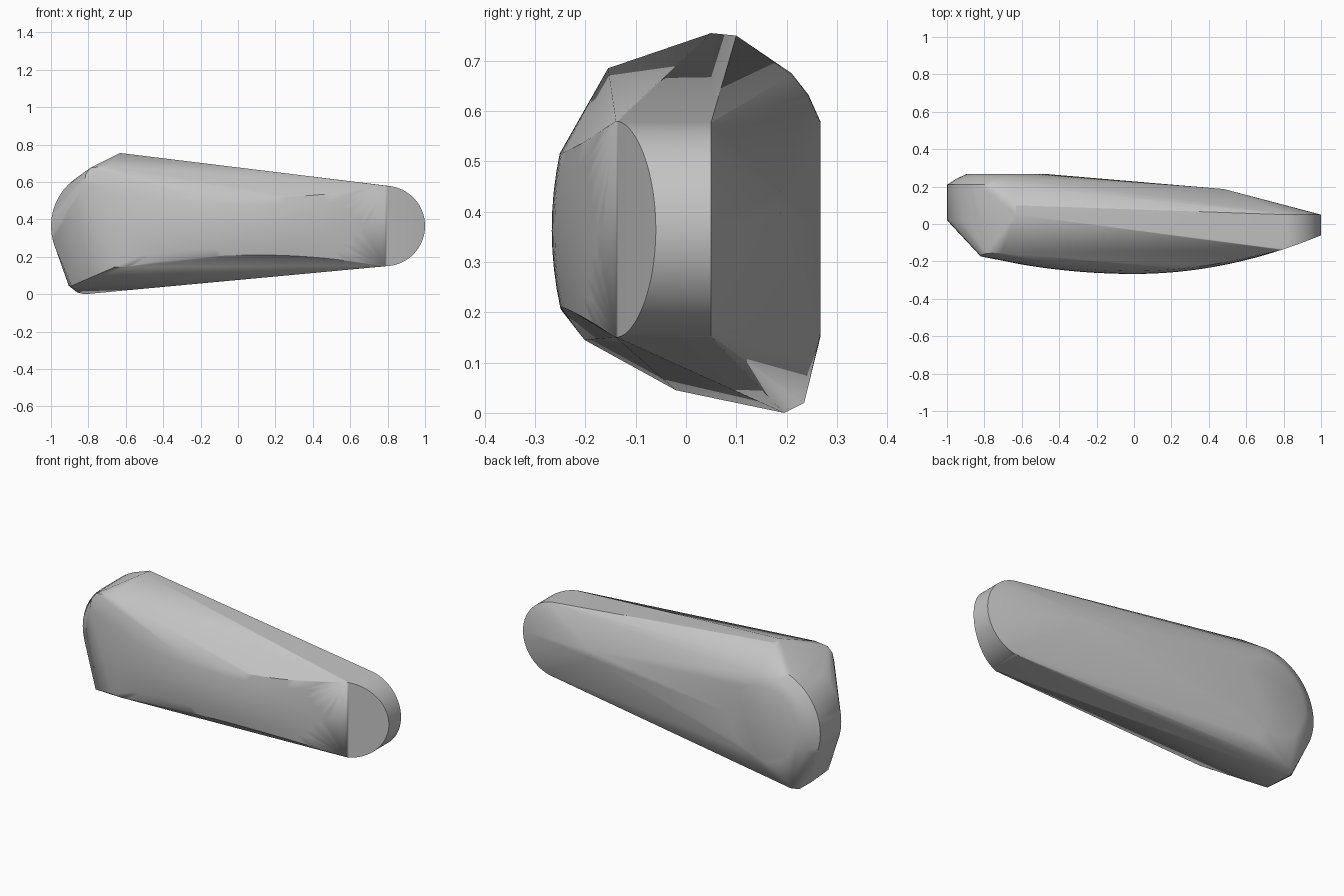
import bpy, bmesh
from math import cos, sin, pi, radians

cube = bpy.data.objects.get("Cube")
if cube:
    bpy.data.objects.remove(cube)

MID_Z = 0.365          # height of the shared axis of both round ends
SMALL_X, BIG_X = 0.785, -0.68
points = []


def ring(cx, radius, depth, start=0.0, end=2 * pi, count=48):
    """Circle in the x-z plane; depth gives y as a function of x."""
    for i in range(count + 1):
        a = start + (end - start) * i / count
        x = cx + radius * cos(a)
        points.append((x, depth(x), MID_Z + radius * sin(a)))


def bow(x):
    """Bowed front of the shell."""
    return -0.267 + (0.207 if x > 0 else 0.14) * x * x


# Small rounded end: bowed front rim and flat back rim
ring(SMALL_X, 0.215, bow, -pi / 2, pi / 2)
ring(SMALL_X, 0.215, lambda x: 0.05, -pi / 2, pi / 2)

# Big rounded end: side wall and stepped chamfer to the flat back
for radius, y in ((0.31, 0.02), (0.31, 0.21), (0.268, 0.243), (0.215, 0.267)):
    ring(BIG_X - (0.01 if radius > 0.3 else 0), radius, lambda x, y=y: y)

# Bowed front panel, slightly crowned in height
steps, rows = 28, 8
for i in range(steps + 1):
    x = -0.6 + 1.35 * i / steps
    top = 0.515 + 0.065 * ((x - 0.05) / 0.75) ** 2
    low = 0.21 - 0.065 * ((x - 0.1) / 0.7) ** 2
    for j in range(rows + 1):
        z = low + (top - low) * j / rows
        crown = 0.7 * (z - MID_Z) ** 2 * (1 - (x / 0.8) ** 2)
        points.append((x, bow(x) + crown, z))

# Front corner of the big end
points += [(-0.82, -0.173, 0.59), (-0.815, -0.165, 0.64), (-0.79, -0.157, 0.675),
           (-0.71, -0.155, 0.685), (-0.63, -0.21, 0.3), (-0.66, -0.195, 0.145)]
# Top ridge, bottom heel and back bend
points += [(-0.63, 0.05, 0.755), (-0.63, 0.1, 0.75),
           (-0.89, -0.02, 0.045), (-0.905, 0.15, 0.045), (-0.86, 0.2, 0.01),
           (-0.82, 0.195, 0.0), (-0.83, 0.235, 0.02),
           (0.48, 0.187, 0.40), (0.48, 0.187, 0.44)]

# Wrap everything in one tight convex shell
bm = bmesh.new()
for p in points:
    bm.verts.new(p)
bmesh.ops.remove_doubles(bm, verts=bm.verts[:], dist=0.0005)
bmesh.ops.convex_hull(bm, input=bm.verts[:])
bmesh.ops.delete(bm, geom=[v for v in bm.verts if not v.link_faces], context='VERTS')
bmesh.ops.dissolve_limit(bm, angle_limit=radians(0.3), verts=bm.verts[:], edges=bm.edges[:])
bmesh.ops.recalc_face_normals(bm, faces=bm.faces[:])
mesh = bpy.data.meshes.new("tapered_shell")
bm.to_mesh(mesh)
bm.free()

shell = bpy.data.objects.new("tapered_shell", mesh)
bpy.context.collection.objects.link(shell)

# Plain grey finish
grey = bpy.data.materials.new("plain_grey")
grey.use_nodes = True
colour = (0.55, 0.55, 0.55, 1)
grey.diffuse_color = colour
grey.node_tree.nodes["Principled BSDF"].inputs["Base Color"].default_value = colour
mesh.materials.append(grey)

bpy.ops.object.select_all(action='DESELECT')
shell.select_set(True)
bpy.context.view_layer.objects.active = shell
bpy.ops.object.shade_smooth_by_angle(angle=radians(30))
